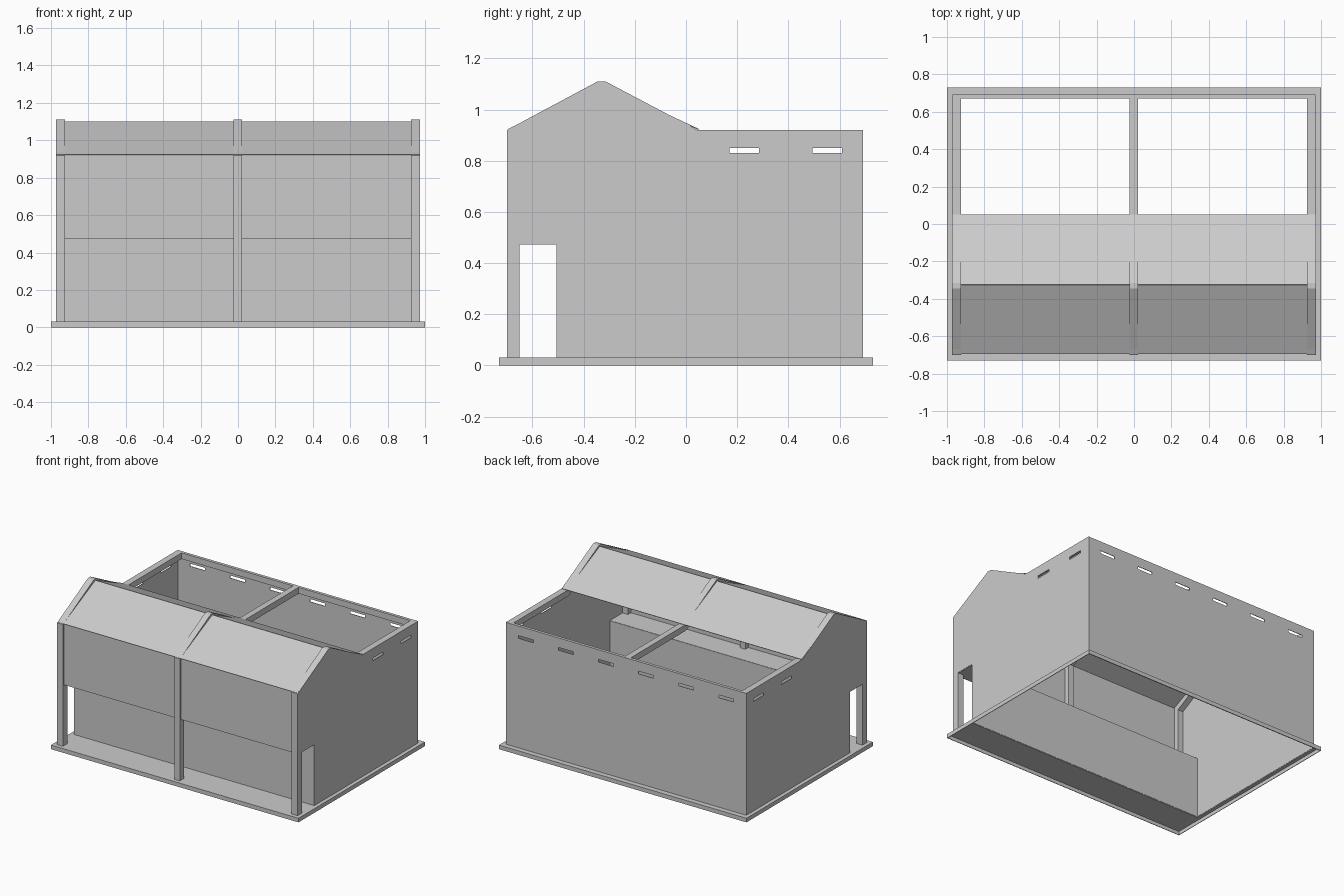
import bpy, bmesh
from mathutils import Vector

cube = bpy.data.objects.get("Cube")
if cube:
    bpy.data.objects.remove(cube, do_unlink=True)

grey = bpy.data.materials.new("plain_grey")
grey.use_nodes = True
grey.diffuse_color = (0.6, 0.6, 0.6, 1)
grey.node_tree.nodes["Principled BSDF"].inputs["Base Color"].default_value = (0.6, 0.6, 0.6, 1)

FLOOR, EAVE, LEDGE = 0.03, 0.92, 0.475
W, FRONT, BACK, INNER = 0.97, -0.69, 0.69, -0.505
SLOT = (0.83, 0.85)


def finish(name, bm, thickness=0):
    bmesh.ops.recalc_face_normals(bm, faces=bm.faces)
    mesh = bpy.data.meshes.new(name)
    bm.to_mesh(mesh)
    bm.free()
    mesh.materials.append(grey)
    obj = bpy.data.objects.new(name, mesh)
    bpy.context.collection.objects.link(obj)
    if thickness:
        mod = obj.modifiers.new("sheet", 'SOLIDIFY')
        mod.thickness, mod.offset = thickness, 0
    return obj


def rect(a0, a1, b0, b1):
    return [(a0, b0), (a1, b0), (a1, b1), (a0, b1)]


def sheet(name, loops, place, normal):
    """Thin flat sheet: first loop is the outline, the others are holes."""
    bm = bmesh.new()
    edges = []
    for loop in loops:
        vs = [bm.verts.new(place(a, b)) for a, b in loop]
        edges += [bm.edges.new((v, vs[i - 1])) for i, v in enumerate(vs)]
    bmesh.ops.triangle_fill(bm, use_beauty=True, edges=edges, normal=Vector(normal))
    bmesh.ops.dissolve_limit(bm, angle_limit=0.01, verts=bm.verts, edges=bm.edges)
    return finish(name, bm, 0.004)


def prism(name, profile, x0, x1):
    """Solid made by pushing a (y, z) profile along x."""
    bm = bmesh.new()
    face = bm.faces.new([bm.verts.new((x0, y, z)) for y, z in profile])
    out = bmesh.ops.extrude_face_region(bm, geom=[face])
    moved = [v for v in out["geom"] if isinstance(v, bmesh.types.BMVert)]
    bmesh.ops.translate(bm, verts=moved, vec=(x1 - x0, 0, 0))
    return finish(name, bm)


def on_x(x):
    return lambda y, z: (x, y, z)


def on_y(y):
    return lambda x, z: (x, y, z)


def on_z(z):
    return lambda x, y: (x, y, z)


# Base: floor sheet, open under the yard, with a skirt round the edge
sheet("floor", [rect(-1, 1, -0.73, 0.73), rect(-W, W, INNER, BACK)],
      on_z(FLOOR - 0.002), (0, 0, 1))
for side, tag in ((-1, "front"), (1, "back")):
    sheet("skirt_" + tag, [rect(-1, 1, 0, FLOOR)], on_y(side * 0.728), (0, 1, 0))
for side, tag in ((-1, "right"), (1, "left")):
    sheet("skirt_" + tag, [rect(-0.73, 0.73, 0, FLOOR)], on_x(side * 0.998), (1, 0, 0))

# Three frames: front post, rafters and a top beam to the back wall
gable = [(-0.70, EAVE), (-0.345, 1.11), (-0.315, 1.11), (0.045, EAVE), (BACK, EAVE)]
frame = [(-0.70, FLOOR)] + gable + [(BACK, 0.875), (0.035, 0.875), (-0.33, 1.065),
                                    (-0.65, 0.895), (-0.65, FLOOR)]
for tag, x in (("right", -0.947), ("middle", -0.002), ("left", 0.947)):
    prism("frame_" + tag, frame, x - 0.0225, x + 0.0225)

# Gabled side walls with a doorway and two vent slots
doorway = [(-0.65, FLOOR), (-0.65, LEDGE), (INNER, LEDGE), (INNER, FLOOR)]
outline = [(-0.70, FLOOR)] + doorway + [(BACK, FLOOR)] + gable[::-1]
side_slots = [rect(y, y + 0.115, *SLOT) for y in (0.17, 0.495)]
for tag, x in (("right", -W), ("left", W)):
    sheet("side_wall_" + tag, [outline] + side_slots, on_x(x), (1, 0, 0))

# Back wall with six vent slots and a top rail
back_slots = [rect(x - 0.06, x + 0.06, *SLOT)
              for x in [0.324 * (i - 2.5) for i in range(6)]]
sheet("back_wall", [rect(-W, W, FLOOR, EAVE)] + back_slots, on_y(BACK), (0, 1, 0))
prism("back_rail", rect(0.67, 0.692, 0.875, EAVE), -W, W)

# Front passage: upper panel, ceiling ledge and low inner wall
sheet("front_panel", [rect(-W, W, LEDGE, EAVE)], on_y(FRONT + 0.004), (0, 1, 0))
sheet("passage_ceiling", [rect(-W, W, FRONT + 0.004, INNER)], on_z(LEDGE), (0, 0, 1))
sheet("low_wall", [rect(-W, W, FLOOR, LEDGE)], on_y(INNER), (0, 1, 0))

# Roof slopes
ridge = (-0.325, 1.098)
for tag, eave_y in (("front", -0.695), ("back", 0.05)):
    bm = bmesh.new()
    pts = [(-W, eave_y, EAVE + 0.002), (W, eave_y, EAVE + 0.002), (W, *ridge), (-W, *ridge)]
    bm.faces.new([bm.verts.new(p) for p in pts])
    finish("roof_" + tag, bm, 0.004)
